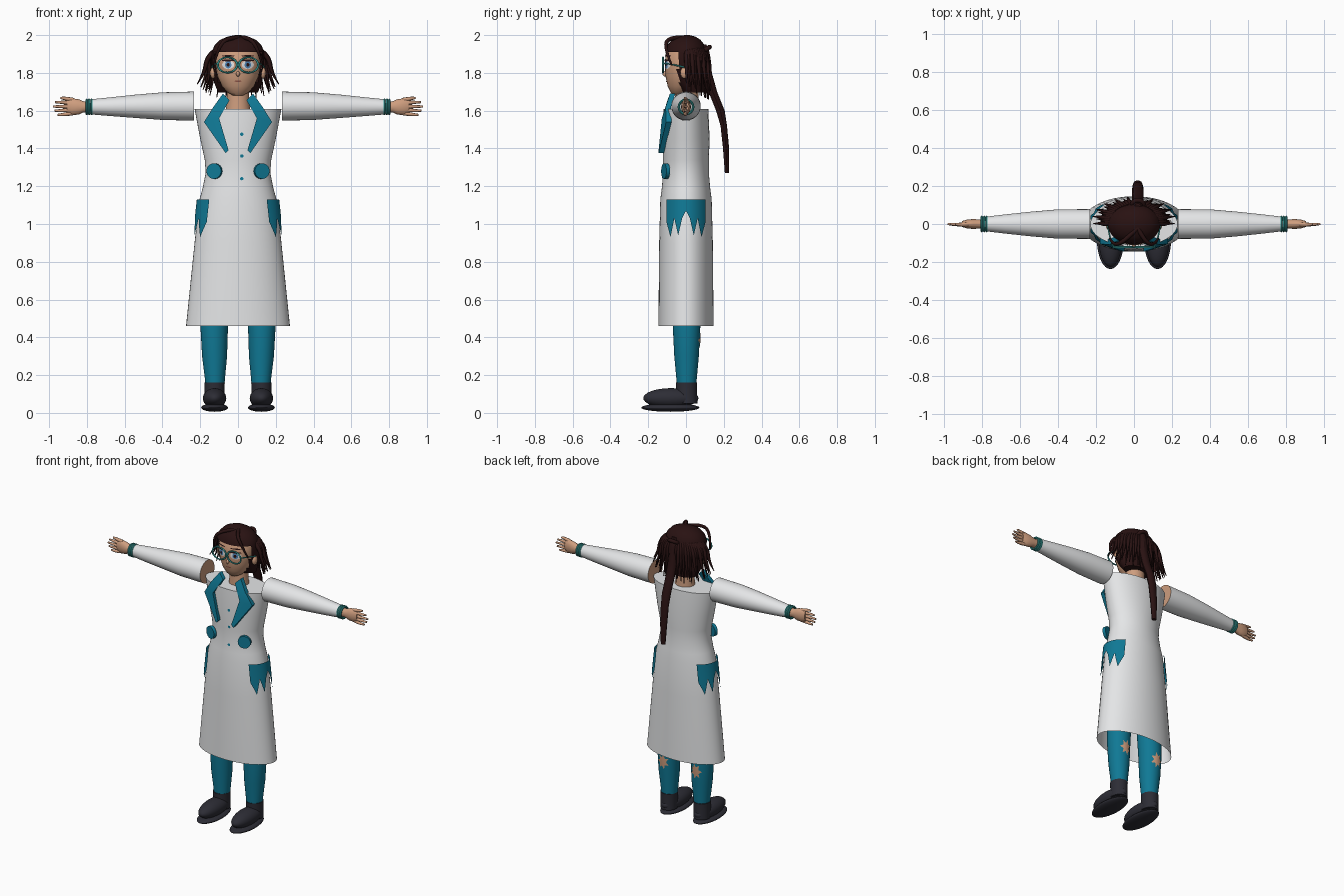
import bpy, bmesh, math
from mathutils import Vector

cube = bpy.data.objects.get("Cube")
if cube:
    bpy.data.objects.remove(cube, do_unlink=True)


def material(name, r, g, b):
    m = bpy.data.materials.new(name)
    m.use_nodes = True
    m.diffuse_color = (r, g, b, 1)
    m.node_tree.nodes["Principled BSDF"].inputs["Base Color"].default_value = (r, g, b, 1)
    return m


white = material("coat white", .8, .81, .82)
teal = material("teal cloth", .005, .19, .3)
bright = material("bright teal", .04, .36, .34)
skin = material("skin", .62, .34, .21)
brown = material("dark brown hair", .022, .006, .006)
shoe = material("charcoal shoe", .026, .026, .036)
blue = material("iris blue", .08, .25, .5)
lip = material("lip brown", .3, .1, .07)
made = []


def finish(bm, name, mat, out=None):
    """Turn a bmesh into an object; open sheets face the direction out."""
    bmesh.ops.recalc_face_normals(bm, faces=bm.faces)
    if out:
        total = sum((f.normal for f in bm.faces), Vector())
        if total.dot(Vector(out)) < 0:
            bmesh.ops.reverse_faces(bm, faces=bm.faces)
    me = bpy.data.meshes.new(name)
    bm.to_mesh(me)
    bm.free()
    me.materials.append(mat)
    ob = bpy.data.objects.new(name, me)
    bpy.context.scene.collection.objects.link(ob)
    made.append(ob)
    return ob


def loft(name, keys, mat, axis="z", s=1, sides=32, caps=(True, True), drop=None):
    """Elliptical rings (position, radius a, radius b, centre a, centre b) joined along an axis."""
    bm = bmesh.new()
    rings = []
    for t, ra, rb, ca, cb in keys:
        ring = []
        for i in range(sides):
            u = math.tau * i / sides
            a, b = ca + ra * math.cos(u), cb + rb * math.sin(u)
            ring.append(bm.verts.new((s * a, b, t) if axis == "z" else (s * t, a, b)))
        rings.append(ring)
    for r0, r1 in zip(rings, rings[1:]):
        for i in range(sides):
            j = (i + 1) % sides
            bm.faces.new((r0[i], r0[j], r1[j], r1[i]))
    for use, ring in zip(caps, (rings[0], rings[-1])):
        if use:
            bm.faces.new(ring)
    bmesh.ops.recalc_face_normals(bm, faces=bm.faces)
    if drop:
        gone = [f for f in bm.faces if drop(f.calc_center_median())]
        bmesh.ops.delete(bm, geom=gone, context="FACES")
    return finish(bm, name, mat)


def at(keys, z):
    for k0, k1 in zip(keys, keys[1:]):
        if k0[0] <= z <= k1[0]:
            f = (z - k0[0]) / (k1[0] - k0[0])
            return [p + (q - p) * f for p, q in zip(k0, k1)]
    return keys[-1]


def surface(keys, side, gap):
    """Depth of a lofted form at (x, z), lifted by a gap; side -1 is front."""
    def y(x, z):
        _, rx, ry, cx, cy = at(keys, z)
        return cy + side * (ry * math.sqrt(max(0, 1 - ((x - cx) / rx) ** 2)) + gap)
    return y


def decal(name, x, z, rx, rz, surf, mat, out=-1, s=1, spike=0, n=24):
    """Thin patch laid over a surface, round or jagged."""
    bm = bmesh.new()
    rings = []
    for f in (.5, 1):
        ring = []
        for i in range(n):
            u = math.tau * i / n
            k = f * (1 - spike * (i % 2))
            px, pz = x + rx * k * math.cos(u), z + rz * k * math.sin(u)
            ring.append(bm.verts.new((s * px, surf(px, pz), pz)))
        rings.append(ring)
    bm.faces.new(rings[0])
    for i in range(n):
        j = (i + 1) % n
        bm.faces.new((rings[0][i], rings[0][j], rings[1][j], rings[1][i]))
    return finish(bm, name, mat, (0, out, 0))


def strands(name, paths, depth, mat, taper=.15):
    cu = bpy.data.curves.new(name, "CURVE")
    cu.dimensions = "3D"
    cu.bevel_depth, cu.bevel_resolution = depth, 2
    cu.use_fill_caps, cu.resolution_u = True, 6
    for path in paths:
        sp = cu.splines.new("NURBS")
        sp.points.add(len(path) - 1)
        for i, (pt, co) in enumerate(zip(sp.points, path)):
            pt.co = (*co, 1)
            pt.radius = 1 - (1 - taper) * (i / (len(path) - 1)) ** 2
        sp.order_u, sp.use_endpoint_u = 3, True
    cu.materials.append(mat)
    ob = bpy.data.objects.new(name, cu)
    bpy.context.scene.collection.objects.link(ob)


def solid(op, name, mat, loc, scale=(1, 1, 1), rot=(0, 0, 0), **kw):
    op(location=loc, rotation=rot, **kw)
    ob = bpy.context.object
    ob.name, ob.scale = name, scale
    ob.data.materials.append(mat)
    made.append(ob)


sphere, torus = bpy.ops.mesh.primitive_uv_sphere_add, bpy.ops.mesh.primitive_torus_add
cylinder = bpy.ops.mesh.primitive_cylinder_add

# Coat body, open at the hem
coat = [(.46, .275, .146, 0, 0), (.9, .23, .142, 0, 0), (1.13, .204, .136, 0, 0),
        (1.19, .187, .128, 0, 0), (1.27, .171, .121, 0, 0), (1.34, .176, .121, 0, 0),
        (1.45, .2, .125, 0, 0), (1.61, .23, .118, 0, 0)]
loft("coat", coat, white, caps=(False, True), sides=48)
coat_front = surface(coat, -1, .004)
for z in (1.475, 1.36, 1.24):
    decal("coat_button", .02, z, .009, .009, coat_front, teal, n=12)

# Neck and head
loft("neck", [(1.58, .068, .06, 0, .01), (1.65, .06, .055, 0, .01), (1.74, .058, .055, 0, .01)], skin)
head = [(1.68, .025, .02, 0, -.045), (1.695, .054, .045, 0, -.035), (1.73, .085, .075, 0, -.022),
        (1.78, .108, .094, 0, -.014), (1.84, .118, .102, 0, -.01), (1.9, .117, .1, 0, -.008),
        (1.95, .095, .08, 0, 0), (1.98, .05, .045, 0, 0)]
loft("head", head, skin)
sphere_nose = (0, -.112, 1.795)
solid(sphere, "nose", skin, sphere_nose, (.01, .012, .014), segments=12, ring_count=8)
decal("mouth", 0, 1.756, .02, .004, surface(head, -1, .003), lip, n=12)

# Hair cap with the face cut away, fringe of locks, ponytail
cap = [(1.695, .105, .06, 0, .04), (1.75, .127, .085, 0, .018), (1.82, .137, .102, 0, .004),
       (1.91, .139, .107, 0, 0), (1.945, .125, .1, 0, 0), (1.975, .095, .075, 0, .002),
       (1.992, .055, .045, 0, .004), (2.0, .015, .012, 0, .005)]
loft("hair_cap", cap, brown, drop=lambda c: c.z < 1.91 and c.y < -.04)
locks = []
for i in range(34):
    a = -.2 + (math.pi + .4) * i / 33
    c, d = math.cos(a), math.sin(a)
    w = 1 - .1 * (i % 3)
    locks.append([(.115 * c, .02 + .075 * d, 1.92), (.165 * c, .02 + .1 * d, 1.89),
                  (.18 * w * c, .025 + .105 * w * d, 1.8),
                  (.218 * w * c, .025 + .118 * w * d, 1.745 - .045 * max(0, d) - .02 * (i % 3))])
strands("hair_locks", locks, .014, brown)
bangs = [[(.02, -.02, 1.985), (s * .06, -.1, 1.99), (s * .11, -.11, 1.92), (s * .128, -.075, 1.84)]
         for s in (-1, 1)]
strands("hair_bangs", bangs, .012, brown, .4)
tail = [(1.27, .016, .012, .02, .217), (1.4, .024, .017, .02, .212), (1.52, .028, .018, .02, .2),
        (1.6, .03, .024, .02, .182), (1.7, .031, .024, .02, .142), (1.8, .031, .022, .02, .116),
        (1.88, .031, .026, .02, .105), (1.93, .028, .026, .02, .095), (1.95, .018, .018, .02, .09)]
loft("ponytail", tail, brown, sides=10)
solid(torus, "hair_tie", brown, (.02, .1, 1.92), rot=(.6, 0, 0), major_radius=.03, minor_radius=.012)

leg = [(.1, .05, .05, .122, .003), (.17, .052, .053, .122, .003), (.3, .066, .065, .124, .003),
       (.46, .073, .073, .126, .003), (.95, .08, .08, .1, 0)]
sleeve = [(.232, .078, .077, 0, 1.624), (.4, .077, .073, 0, 1.624), (.55, .064, .061, 0, 1.623),
          (.68, .05, .049, 0, 1.621), (.79, .037, .039, 0, 1.62)]
lapel = [(.08, -.085, 1.69), (.045, -.098, 1.655), (.1, -.128, 1.56), (.05, -.145, 1.39),
         (.065, -.145, 1.375), (.18, -.105, 1.54), (.13, -.108, 1.62)]

for s in (-1, 1):
    side = "left" if s > 0 else "right"

    # Eye, ear and glasses
    for part, z, rx, rz, gap, mat in (("eye_white", 1.843, .032, .023, .002, white),
                                      ("iris", 1.843, .017, .019, .004, blue),
                                      ("pupil", 1.843, .008, .01, .006, brown),
                                      ("upper_lash", 1.866, .034, .005, .006, brown),
                                      ("eyebrow", 1.89, .034, .004, .003, brown)):
        decal(f"{side}_{part}", .052, z, rx, rz, surface(head, -1, gap), mat, s=s)
    solid(sphere, f"{side}_ear", skin, (s * .132, -.008, 1.8), (.016, .022, .03), segments=16, ring_count=10)
    solid(torus, f"{side}_glasses_rim", bright, (s * .056, -.122, 1.842), (1.08, .86, 1),
          (math.pi / 2, 0, 0), major_radius=.047, minor_radius=.005)
    strands(f"{side}_glasses_temple", [[(s * .106, -.122, 1.85), (s * .125, -.09, 1.85), (s * .138, -.01, 1.83)]],
            .004, bright, 1)

    # Sleeve with a skin coloured shoulder end, bracelets
    ob = loft(f"{side}_sleeve", sleeve, white, "x", s)
    ob.data.materials.append(skin)
    for p in ob.data.polygons:
        if abs(p.center.x) < .24:
            p.material_index = 1
    for x in (.775, .788, .801):
        solid(torus, f"{side}_bracelet", bright, (s * x, 0, 1.62), rot=(0, math.pi / 2, 0),
              major_radius=.038, minor_radius=.006, minor_segments=8)

    # Hand
    loft(f"{side}_palm", [(.78, .026, .028, 0, 1.62), (.82, .024, .03, 0, 1.62), (.845, .026, .041, 0, 1.62),
                          (.88, .023, .044, 0, 1.621), (.905, .015, .036, 0, 1.624)], skin, "x", s, 20)
    tips = ((.94, 1.667), (.968, 1.645), (.98, 1.622), (.972, 1.6), (.955, 1.578))
    strands(f"{side}_fingers", [[(s * .87, 0, 1.62 + (z - 1.62) * .75), (s * .92, -.006, z), (s * x, 0, z)]
                                for x, z in tips], .012, skin, .45)

    # Lapel
    bm = bmesh.new()
    face = bm.faces.new([bm.verts.new((s * x, y, z)) for x, y, z in lapel])
    ext = bmesh.ops.extrude_face_region(bm, geom=[face], use_keep_orig=True)
    for v in ext["geom"]:
        if isinstance(v, bmesh.types.BMVert):
            v.co.y += .028
    bmesh.ops.triangulate(bm, faces=bm.faces)
    finish(bm, f"{side}_lapel", teal)

    # Large front button
    solid(cylinder, f"{side}_large_button", teal, (s * .125, -.108, 1.28), rot=(math.pi / 2, 0, s * .35),
          radius=.041, depth=.02)

    # Wraparound pocket with a zigzag lower edge
    bm = bmesh.new()
    depth = (.12, .2, .1, .19, .1, .06, .1, .19, .1, .2, .12)
    rows = []
    for i in range(41):
        k, f = divmod(i, 4)
        d = depth[k] + (depth[min(k + 1, 10)] - depth[k]) * f / 4
        y = -.103 + .206 * i / 40
        col = []
        for j in range(5):
            z = 1.13 - d * j / 4
            _, rx, ry, _, _ = at(coat, z)
            x = (rx + .014) * math.sqrt(1 - (y / (ry + .008)) ** 2)
            col.append(bm.verts.new((s * x, y, z)))
        rows.append(col)
    for c0, c1 in zip(rows, rows[1:]):
        for j in range(4):
            bm.faces.new((c0[j], c0[j + 1], c1[j + 1], c1[j]))
    finish(bm, f"{side}_pocket", teal, (s, 0, 0))

    # Trouser leg with a torn patch behind, boot
    loft(f"{side}_trouser_leg", leg, teal, s=s)
    calf = surface(leg, 1, .004)
    decal(f"{side}_torn_patch", .124, .385, .042, .055, calf, skin, 1, s, .45, 14)
    loft(f"{side}_boot_cuff", [(.05, .052, .055, .124, .005), (.13, .053, .055, .124, .003),
                               (.16, .054, .056, .124, .003)], shoe, s=s)
    solid(sphere, f"{side}_shoe", shoe, (s * .124, -.08, .078), (.062, .146, .053))
    solid(sphere, f"{side}_sole", shoe, (s * .124, -.083, .028), (.071, .154, .022))

strands("glasses_bridge", [[(-.01, -.122, 1.85), (0, -.124, 1.855), (.01, -.122, 1.85)]], .004, bright, 1)

bpy.ops.object.select_all(action="DESELECT")
for ob in made:
    ob.select_set(True)
bpy.context.view_layer.objects.active = made[0]
bpy.ops.object.shade_smooth_by_angle(angle=math.radians(40))
